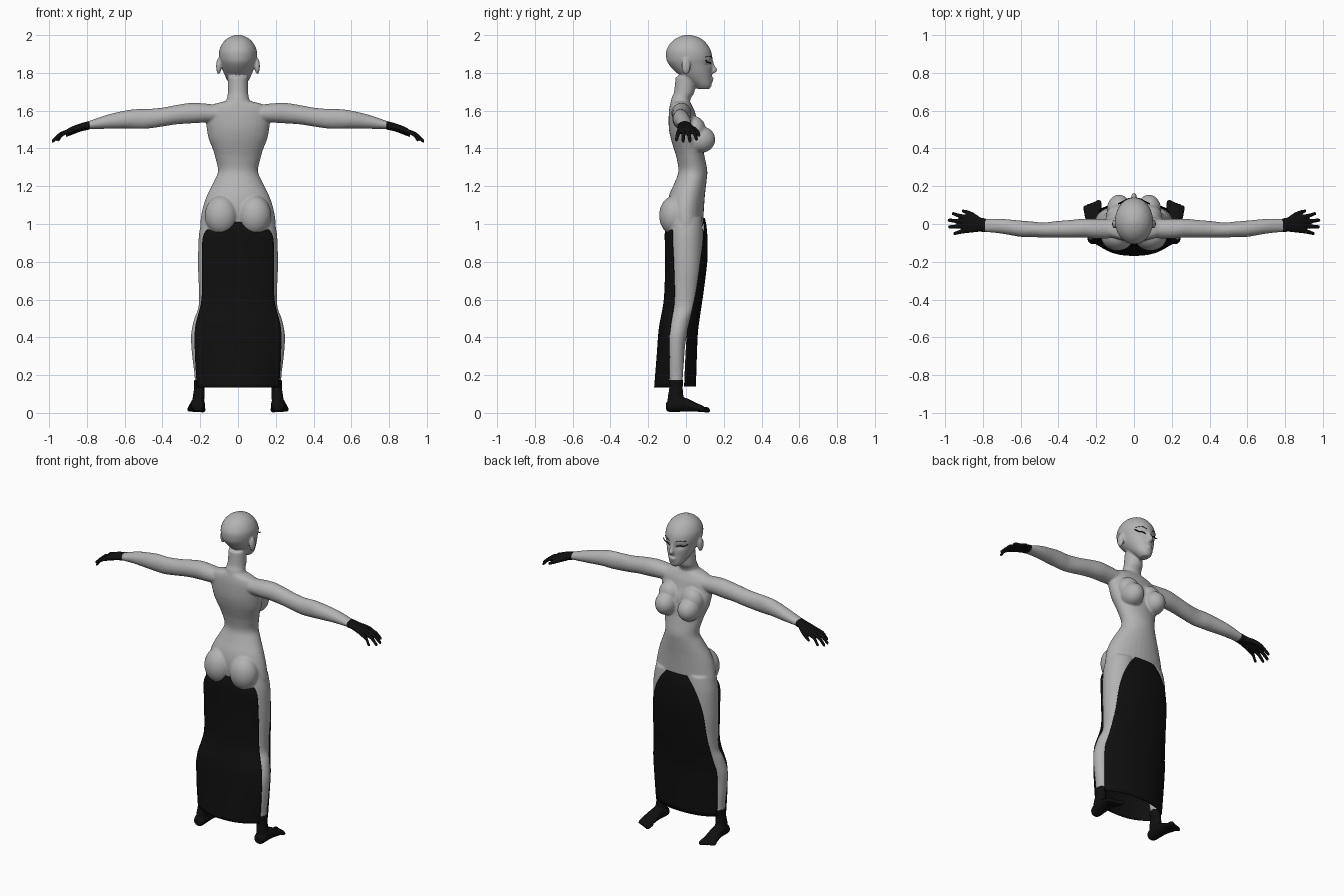
import bpy, bmesh, math
from mathutils import Vector, Matrix


def material(name, v):
    m = bpy.data.materials.new(name)
    m.diffuse_color = (v, v, v, 1)
    return m


SKIN = material("grey skin", 0.45)
BLACK = material("black cloth", 0.005)
X, Y, Z = Vector((1, 0, 0)), Vector((0, 1, 0)), Vector((0, 0, 1))


def spline(rows, n=4):
    """Smoothly interpolate between rows of numbers."""
    out = []
    for i in range(len(rows) - 1):
        a, b, c, d = rows[max(i - 1, 0)], rows[i], rows[i + 1], rows[min(i + 2, len(rows) - 1)]
        for k in range(n):
            t = k / n
            out.append([0.5 * (2 * q + (r - p) * t + (2 * p - 5 * q + 4 * r - s) * t * t
                               + (3 * q - p - 3 * r + s) * t ** 3) for p, q, r, s in zip(a, b, c, d)])
    return out + [list(rows[-1])]


def tube(bm, rows, u, v, side=1, seg=32):
    """Closed loft through elliptical rings (x, y, z, radius_u, radius_v)."""
    rings = []
    for x, y, z, ru, rv in spline(rows):
        c = Vector((x * side, y, z))
        rings.append([bm.verts.new(c + u * ru * math.cos(a) + v * rv * math.sin(a))
                      for a in (2 * math.pi * i / seg for i in range(seg))])
    for r, s in zip(rings, rings[1:]):
        for i in range(seg):
            j = (i + 1) % seg
            bm.faces.new((r[i], r[j], s[j], s[i]))
    bm.faces.new(rings[0][::-1])
    bm.faces.new(rings[-1])


def upright(rows):
    """(z, half width, back, front) -> ring rows."""
    return [(0, (b + f) / 2, z, w, (f - b) / 2) for z, w, b, f in rows]


def ball(bm, centre, radii):
    bmesh.ops.create_uvsphere(bm, u_segments=28, v_segments=18, radius=1,
                              matrix=Matrix.Translation(centre) @ Matrix.Diagonal((*radii, 1)))


def finish(bm, name, mat, voxel=None, smooth=4, thick=None):
    bmesh.ops.recalc_face_normals(bm, faces=bm.faces)
    me = bpy.data.meshes.new(name)
    bm.to_mesh(me)
    bm.free()
    ob = bpy.data.objects.new(name, me)
    bpy.context.collection.objects.link(ob)
    bpy.context.view_layer.objects.active = ob
    if voxel:
        m = ob.modifiers.new("fuse", 'REMESH')
        m.mode, m.voxel_size = 'VOXEL', voxel
        m = ob.modifiers.new("soften", 'SMOOTH')
        m.factor, m.iterations = 0.5, smooth
    if thick:
        m = ob.modifiers.new("thickness", 'SOLIDIFY')
        m.thickness, m.offset = thick, 0
    for m in list(ob.modifiers):
        bpy.ops.object.modifier_apply(modifier=m.name)
    ob.data.materials.clear()
    ob.data.materials.append(mat)
    for p in ob.data.polygons:
        p.use_smooth = True
    return ob


# Body: torso, neck, head, arms and legs fused together
bm = bmesh.new()
tube(bm, upright([(1.65, .07, -.08, .02), (1.63, .14, -.085, .03), (1.6, .17, -.09, .045),
                  (1.55, .17, -.092, .06), (1.5, .165, -.09, .08), (1.45, .155, -.08, .085),
                  (1.4, .135, -.065, .09), (1.35, .12, -.05, .10), (1.28, .106, -.04, .113),
                  (1.22, .13, -.06, .108), (1.15, .165, -.09, .10), (1.08, .188, -.10, .095),
                  (1.0, .2, -.09, .09), (.94, .19, -.07, .08), (.91, .15, -.05, .05)]), X, Y)
tube(bm, upright([(1.6, .09, -.08, .02), (1.64, .07, -.08, .02), (1.67, .057, -.075, .028),
                  (1.70, .054, -.063, .045), (1.78, .052, -.055, .05)]), X, Y)
tube(bm, upright([(1.715, .024, .06, .125), (1.735, .042, .04, .136), (1.77, .062, -.01, .137),
                  (1.81, .08, -.06, .138), (1.85, .093, -.095, .138), (1.88, .1, -.105, .14),
                  (1.92, .099, -.104, .131), (1.96, .08, -.08, .105), (1.987, .05, -.045, .07),
                  (2.001, .015, -.005, .025)]), X, Y)
tube(bm, [(0, .132, 1.87, .008, .01), (0, .14, 1.84, .009, .012), (0, .15, 1.815, .014, .016),
          (0, .14, 1.798, .012, .01)], X, Y)                       # nose
ball(bm, (0, .136, 1.771), (.022, .011, .006))                      # upper lip
ball(bm, (0, .134, 1.759), (.019, .011, .007))                      # lower lip
for s in (1, -1):
    ball(bm, (s * .102, .0, 1.835), (.014, .024, .043))             # ear
    ball(bm, (s * .079, .078, 1.447), (.064, .077, .07))            # breast
    ball(bm, (s * .078, .045, 1.495), (.07, .06, .075))
    ball(bm, (s * .088, -.062, 1.045), (.088, .08, .105))           # buttock
    tube(bm, [(.1, -.025, 1.585, .05, .045), (.2, -.025, 1.588, .052, .052),
              (.26, -.022, 1.586, .05, .054), (.33, -.025, 1.578, .047, .051),
              (.4, -.028, 1.566, .044, .05), (.48, -.032, 1.557, .04, .052),
              (.54, -.028, 1.556, .041, .052), (.6, -.025, 1.553, .043, .047),
              (.7, -.012, 1.54, .039, .036), (.8, -.007, 1.521, .034, .02)], Y, Z, s)
    tube(bm, [(.1, 0, 1.03, .09, .085), (.107, 0, .95, .099, .09), (.115, 0, .85, .096, .088),
              (.128, 0, .75, .083, .08), (.14, -.005, .65, .067, .07), (.151, -.01, .56, .058, .06),
              (.17, -.03, .5, .061, .055), (.186, -.047, .42, .062, .053),
              (.193, -.052, .35, .054, .047), (.199, -.052, .27, .04, .041),
              (.202, -.052, .2, .028, .036), (.203, -.052, .14, .026, .033)], X, Y, s)
body = finish(bm, "body", SKIN, voxel=.006, smooth=5)

# Sink the eye sockets slightly
for v in body.data.vertices:
    if v.co.z > 1.8 and v.co.y > .08:
        d = ((abs(v.co.x) - .043) / .02) ** 2 + ((v.co.z - 1.845) / .012) ** 2
        v.co.y -= .009 * math.exp(-d)

for s, label in ((1, "right"), (-1, "left")):
    # Glove: palm, four fingers and thumb
    bm = bmesh.new()
    tube(bm, [(.785, -.007, 1.523, .037, .023), (.82, -.003, 1.515, .038, .022),
              (.86, 0, 1.503, .046, .021), (.895, -.001, 1.491, .047, .017),
              (.908, -.001, 1.486, .04, .012)], Y, Z, s)
    for y0, x1, y1, z1 in ((.036, .962, .054, 1.447), (.012, .984, .02, 1.438),
                           (-.012, .982, -.015, 1.438), (-.036, .955, -.05, 1.443)):
        xm = (.885 + x1) / 2 + .006
        tube(bm, [(.885, y0, 1.493, .012, .013), (xm, (y0 + y1) / 2, (1.498 + z1) / 2 + .007, .011, .012),
                  (x1 - .008, y1, z1 + .006, .0095, .011), (x1 + .002, y1, z1, .006, .007)], Y, Z, s, 14)
    tube(bm, [(.815, .02, 1.51, .016, .016), (.85, .045, 1.498, .015, .015),
              (.885, .062, 1.482, .012, .013), (.912, .07, 1.467, .007, .008)], Y, Z, s, 14)
    finish(bm, label + "_glove", BLACK, voxel=.0045, smooth=2)

    # Shoe: ankle, sole and toes
    bm = bmesh.new()
    tube(bm, [(.203, -.052, .175, .031, .038), (.205, -.053, .13, .028, .036),
              (.209, -.055, .08, .031, .042), (.211, -.055, .03, .03, .042)], X, Y, s)
    tube(bm, [(.21, -.106, .035, .018, .018), (.211, -.09, .036, .033, .031),
              (.212, -.05, .045, .037, .04), (.214, 0, .043, .038, .036),
              (.219, .05, .031, .044, .024), (.222, .085, .022, .045, .018),
              (.222, .098, .019, .038, .012)], X, Z, s)
    for i in range(5):
        x, tip, r = .187 + .018 * i, .126 - .007 * i, .0145 - .0012 * i
        tube(bm, [(x, .075, .02, r, r), (x, tip - .012, .016, r, r), (x, tip, .013, r * .6, r * .6)],
             X, Z, s, 14)
    finish(bm, label + "_shoe", BLACK, voxel=.005, smooth=2)

    # Eyelash and eyebrow
    for name, rad, pts in (
            ("eyelash", .0025, [(.022, .129, 1.848), (.043, .126, 1.856), (.066, .115, 1.856), (.084, .106, 1.866)]),
            ("eyebrow", .0014, [(.02, .137, 1.878), (.046, .128, 1.889), (.074, .104, 1.884)])):
        bm = bmesh.new()
        tube(bm, [(x, y, z, rad * 1.5, rad) for x, y, z in pts], Y, Z, s, 8)
        finish(bm, label + "_" + name, BLACK)


def panel(name, rows, cols=32):
    """Curved cloth sheet from rows of (z, half width, y in the middle, y at the edge)."""
    bm = bmesh.new()
    grid = []
    for z, w, yc, ye in spline(rows, 6):
        ts = [2 * i / cols - 1 for i in range(cols + 1)]
        grid.append([bm.verts.new((w * t, yc + (ye - yc) * abs(t) ** 2.5, z)) for t in ts])
    for r, s in zip(grid, grid[1:]):
        for i in range(cols):
            bm.faces.new((r[i], r[i + 1], s[i + 1], s[i]))
    finish(bm, name, BLACK, thick=.005)


# Long loincloth, back and front
panel("back_skirt_panel", [(1.01, .09, -.10, -.06), (.95, .178, -.11, -.072), (.8, .19, -.108, -.066),
                           (.6, .192, -.115, -.062), (.45, .226, -.141, -.083),
                           (.3, .226, -.153, -.088), (.135, .216, -.166, -.088)])
panel("front_skirt_panel", [(1.03, .07, .098, .092), (.98, .11, .107, .094), (.9, .15, .112, .09),
                            (.8, .175, .11, .077), (.65, .187, .092, .056), (.5, .207, .07, .024),
                            (.4, .222, .059, .005), (.14, .212, .05, -.008)])
